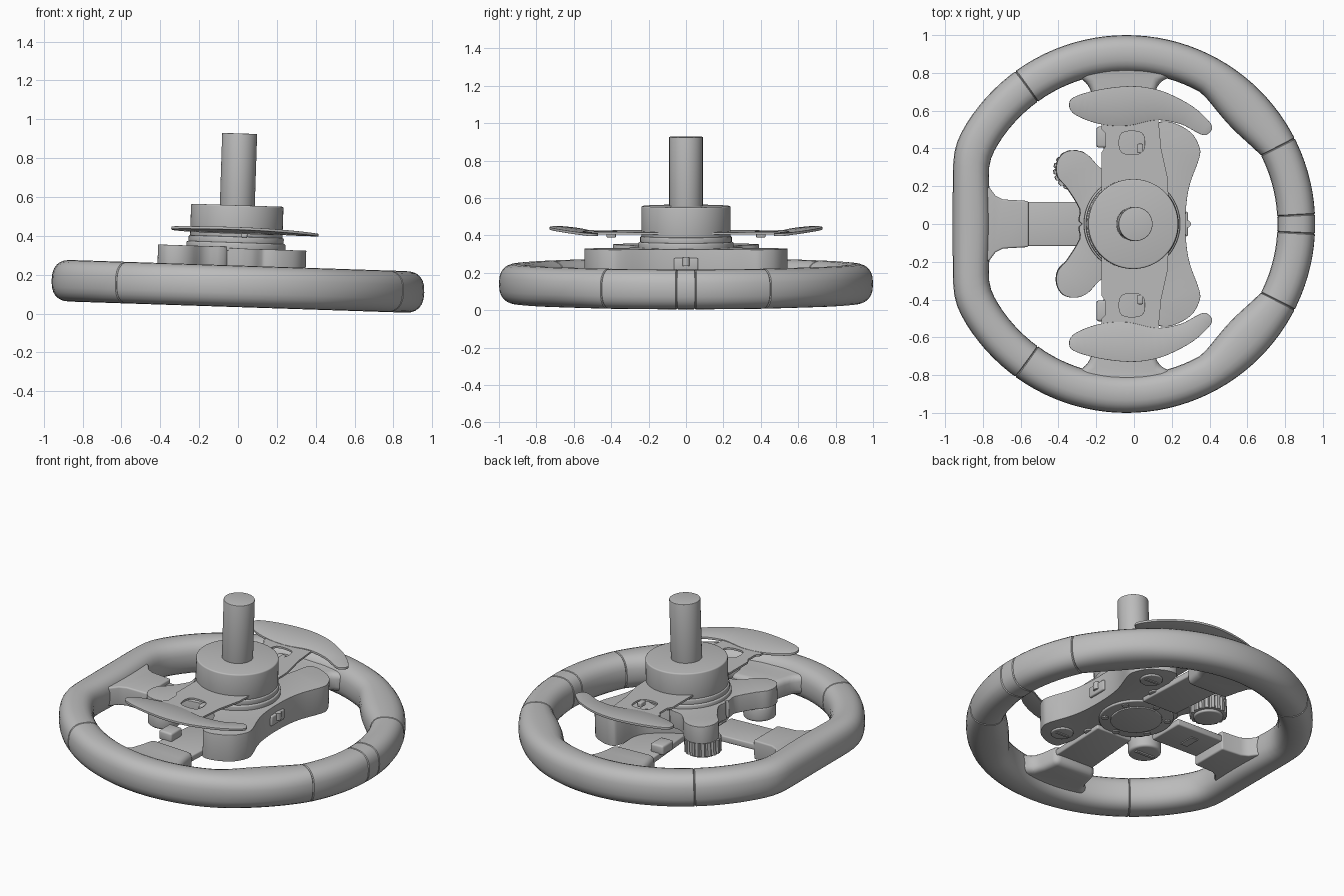
import bpy, bmesh, math
from mathutils import Matrix

cube = bpy.data.objects.get("Cube")
if cube:
    bpy.data.objects.remove(cube, do_unlink=True)

grey = bpy.data.materials.new("neutral grey")
grey.use_nodes = True
grey.diffuse_color = (0.5, 0.5, 0.5, 1)
grey.node_tree.nodes["Principled BSDF"].inputs["Base Color"].default_value = (0.5, 0.5, 0.5, 1)

AXIS = -0.022      # column axis before tilting
TILT = Matrix.Rotation(0.033, 4, 'Y')
SIDES = (("rear", 1), ("front", -1))


def finish(name, bm, bevel=0.0, segments=3, limit=0.6):
    """Bevel the hard edges, tilt the part and add it to the scene."""
    bmesh.ops.recalc_face_normals(bm, faces=bm.faces)
    if bevel:
        hard = [e for e in bm.edges if len(e.link_faces) == 2 and e.calc_face_angle() > limit]
        bmesh.ops.bevel(bm, geom=hard, offset=bevel, segments=segments,
                        profile=0.5, affect='EDGES', clamp_overlap=True)
    bm.transform(TILT)
    mesh = bpy.data.meshes.new(name)
    bm.to_mesh(mesh)
    bm.free()
    mesh.materials.append(grey)
    obj = bpy.data.objects.new(name, mesh)
    bpy.context.collection.objects.link(obj)
    bpy.ops.object.select_all(action='DESELECT')
    obj.select_set(True)
    bpy.context.view_layer.objects.active = obj
    bpy.ops.object.shade_smooth_by_angle(angle=math.radians(35))
    return obj


def prism(name, loops, z0, z1, bevel=0.0, segments=3, bend=None):
    """Extrude an outline; further loops become holes."""
    bm = bmesh.new()
    for loop in loops:
        vs = [bm.verts.new((x, y, z0)) for x, y in loop]
        for i, v in enumerate(vs):
            bm.edges.new((vs[i - 1], v))
    bmesh.ops.triangle_fill(bm, use_beauty=True, edges=bm.edges[:])
    ext = bmesh.ops.extrude_face_region(bm, geom=bm.faces[:])
    for v in ext["geom"]:
        if isinstance(v, bmesh.types.BMVert):
            v.co.z = z1
    if bend:
        for v in bm.verts:
            v.co.z += bend(v.co)
    return finish(name, bm, bevel, segments)


def disc(name, x, y, r, z0, z1, bevel=0.0, sides=48):
    bm = bmesh.new()
    bmesh.ops.create_cone(bm, cap_ends=True, segments=sides, radius1=r, radius2=r, depth=z1 - z0,
                          matrix=Matrix.Translation((x, y, (z0 + z1) / 2)))
    return finish(name, bm, bevel)


def box(name, centre, size, bevel=0.0):
    bm = bmesh.new()
    bmesh.ops.create_cube(bm, size=1, matrix=Matrix.Translation(centre) @ Matrix.Diagonal((*size, 1)))
    return finish(name, bm, bevel)


def rounded(pts, steps=4):
    """Closed smooth curve through the points."""
    out, n = [], len(pts)
    for i in range(n):
        a, b, c, d = (pts[(i + k) % n] for k in (-1, 0, 1, 2))
        for s in range(steps):
            t = s / steps
            out.append(tuple(0.5 * (2 * q + (r - p) * t + (2 * p - 5 * q + 4 * r - u) * t * t
                                    + (3 * q - p - 3 * r + u) * t ** 3)
                             for p, q, r, u in zip(a, b, c, d)))
    return out


def flip(pts, s):
    return [(x, s * y) for x, y in pts]


def with_mirror(pts):
    return pts + [(x, -y) for x, y in reversed(pts) if abs(y) > 1e-4]


def rect(x, y, w, h):
    return [(x - w / 2, y - h / 2), (x + w / 2, y - h / 2), (x + w / 2, y + h / 2), (x - w / 2, y + h / 2)]


# Rim: rounded section swept round a circle with one flattened side, grooves at the seams
def rim():
    seams = [math.radians(a) for a in (3, 27, 126, -3, -27, -126)]
    rings = [(2 * math.pi * i / 112 - math.pi, 1.0) for i in range(112)]
    rings = [r for r in rings if all(abs(r[0] - s) > 0.012 for s in seams)]
    for s in seams:
        rings += [(s - 0.005, 1.0), (s, 0.95), (s + 0.005, 1.0)]
    bm = bmesh.new()
    loops = []
    for a, scale in sorted(rings):
        flat = max(0.0, -math.cos(a)) / 0.92
        outer = (1 + flat ** 60) ** (-1 / 60)
        deg = abs(math.degrees(a))
        grip = 0.045 * math.sin(math.pi * (deg - 27) / 33) if 27 < deg < 60 else 0
        half = (0.2 + grip) / 2
        loop = []
        for k in range(24):
            t = 2 * math.pi * k / 24
            c, s = math.cos(t), math.sin(t)
            u = math.copysign(abs(c) ** 0.8, c) * half * scale
            w = math.copysign(abs(s) ** 0.8, s) * 0.107 * scale
            r = outer - half + u
            loop.append(bm.verts.new((r * math.cos(a) - 0.045, r * math.sin(a), 0.14 + w)))
        loops.append(loop)
    for i, loop in enumerate(loops):
        prev = loops[i - 1]
        for k in range(24):
            bm.faces.new((prev[k - 1], prev[k], loop[k], loop[k - 1]))
    finish("rim", bm)


rim()

# Padded spoke roots that flare into the rim, and the flat metal spokes
root = [(-0.4, 0.84), (-0.3, 0.78), (-0.245, 0.74), (-0.225, 0.68), (-0.2, 0.58),
        (0.09, 0.58), (0.105, 0.69), (0.125, 0.75), (0.19, 0.78), (0.3, 0.84)]
for side, s in SIDES:
    prism(side + "_spoke_root", [flip(root, s)], 0.085, 0.205, 0.035, 4)
    prism(side + "_spoke", [flip([(-0.19, 0.66), (-0.15, 0.2), (0.1, 0.2), (0.08, 0.66)], s)],
          0.14, 0.18, 0.008)
side_root = [(-0.84, 0.24), (-0.77, 0.19), (-0.74, 0.15), (-0.7, 0.13), (-0.565, 0.122)]
prism("side_spoke_root", [with_mirror(side_root)], 0.085, 0.205, 0.035, 4)
prism("side_spoke", [rect(-0.42, 0, 0.36, 0.235)], 0.14, 0.18, 0.008)
box("side_spoke_badge", (-0.42, 0, 0.138), (0.05, 0.1, 0.008))

# Housing with two wings
wing = [(0.262, 0), (0.268, 0.12), (0.288, 0.22), (0.335, 0.35), (0.335, 0.41), (0.29, 0.485),
        (0.2, 0.535), (0.13, 0.54), (0.105, 0.5), (0.06, 0.34), (-0.06, 0.25), (-0.2, 0.16), (-0.23, 0)]
prism("housing", [rounded(with_mirror(wing))], 0.165, 0.335, 0.025, 4)
box("housing_port", (0.262, 0, 0.255), (0.03, 0.13, 0.065), 0.008)
disc("port_button", 0.272, 0, 0.02, 0.245, 0.291)

# Rear arms carrying the two knobs
arm = [(-0.06, 0.0), (-0.285, 0.0), (-0.298, 0.08), (-0.365, 0.19), (-0.415, 0.25), (-0.42, 0.32),
       (-0.385, 0.375), (-0.32, 0.39), (-0.255, 0.365), (-0.18, 0.29), (-0.06, 0.24)]
for side, s in SIDES:
    prism(side + "_arm", [flip(rounded(arm), s)], 0.235, 0.342, 0.02, 4)
teeth = [(-0.325 + r * math.cos(t), 0.285 + r * math.sin(t))
         for i in range(72) for t in [2 * math.pi * i / 72]
         for r in [0.108 if i % 4 < 3 else 0.096]]
prism("fluted_knob", [teeth], 0.15, 0.235)
disc("fluted_knob_cap", -0.325, 0.285, 0.085, 0.135, 0.16, 0.008)
disc("plain_knob", -0.325, -0.285, 0.095, 0.15, 0.24, 0.015)
box("plain_knob_slot", (-0.325, -0.285, 0.148), (0.13, 0.018, 0.012))

# Driver-side face: centre ring, bolts, buttons and thumb switches
disc("face_plate", AXIS, 0, 0.215, 0.152, 0.18, 0.006)
disc("face_centre", AXIS, 0, 0.15, 0.144, 0.16, 0.004)
for i in range(6):
    t = math.pi * (i + 0.5) / 3
    disc("face_bolt", AXIS + 0.183 * math.cos(t), 0.183 * math.sin(t), 0.02, 0.145, 0.16, 0, 12)
for side, s in SIDES:
    disc(side + "_wing_dial", 0.2, s * 0.4, 0.065, 0.155, 0.175, 0.005)
    box(side + "_dial_bar", (0.2, s * 0.4, 0.153), (0.09, 0.015, 0.008))
    disc(side + "_small_button", 0.09, s * 0.29, 0.028, 0.155, 0.175, 0.004, 24)
    box(side + "_thumb_switch", (-0.16, s * 0.46, 0.2), (0.09, 0.11, 0.06), 0.012)

# Shift paddles on a perforated carrier plate
carrier = [(-0.185, 0.56), (-0.185, 0.5), (-0.165, 0.48), (-0.165, 0.41), (-0.185, 0.38),
           (-0.185, 0.1), (0.17, 0.1), (0.165, 0.24), (0.13, 0.4), (0.115, 0.56)]
paddle = [(-0.355, 0.65), (-0.335, 0.585), (-0.2, 0.53), (-0.05, 0.52), (0.1, 0.55), (0.23, 0.53),
          (0.31, 0.49), (0.36, 0.47), (0.395, 0.495), (0.39, 0.535), (0.3, 0.62), (0.17, 0.69),
          (0.07, 0.72), (-0.04, 0.73), (-0.18, 0.715), (-0.3, 0.685)]
for side, s in SIDES:
    window = rounded(rect(-0.025, 0.43, 0.11, 0.1), 5)
    prism(side + "_paddle_carrier", [flip(carrier, s), flip(window, s)], 0.41, 0.422)
    prism(side + "_paddle", [flip(rounded(paddle), s)], 0.41, 0.424, 0.004, 2,
          bend=lambda co: max(0, abs(co.y) - 0.52) * 0.1)
    box(side + "_paddle_magnet", (0.02, s * 0.4, 0.405), (0.03, 0.05, 0.03), 0.006)

# Column: flange, quick-release hub and shaft
disc("hub_flange", AXIS, 0, 0.255, 0.32, 0.365, 0.008, 64)
disc("hub_neck", AXIS, 0, 0.245, 0.36, 0.395, 0.006, 64)
disc("hub", AXIS, 0, 0.238, 0.39, 0.557, 0.008, 64)
disc("shaft", AXIS, 0, 0.09, 0.54, 0.927, 0.003)
